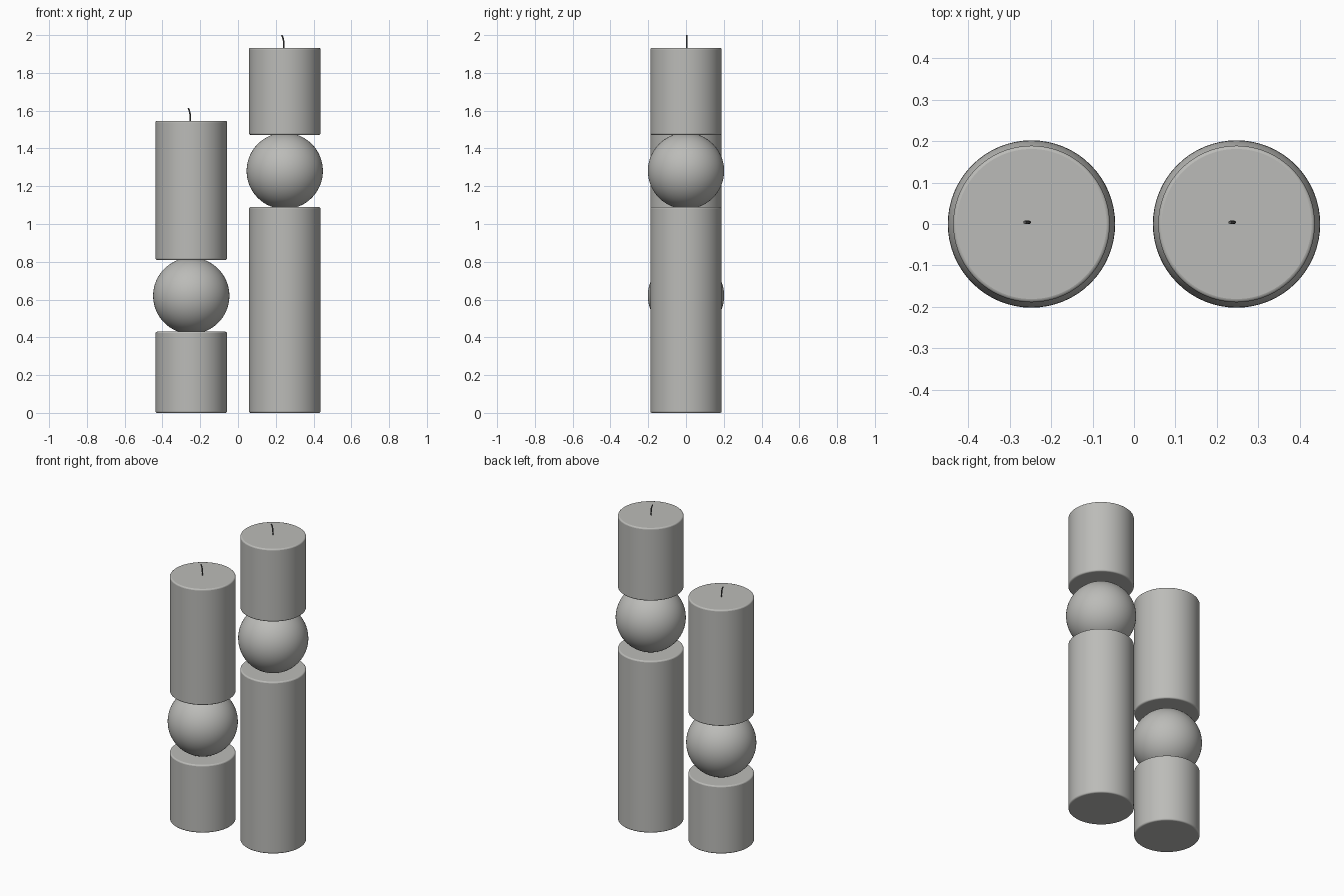
import bpy, math

if "Cube" in bpy.data.objects:
    bpy.data.objects.remove(bpy.data.objects["Cube"])

def material(name, rgb):
    m = bpy.data.materials.new(name)
    m.diffuse_color = (*rgb, 1)
    m.use_nodes = True
    m.node_tree.nodes["Principled BSDF"].inputs["Base Color"].default_value = m.diffuse_color
    return m

WAX = material("grey wax", (0.5, 0.5, 0.48))
WICK = material("dark wick", (0.1, 0.1, 0.1))

def finish(name, mat):
    ob = bpy.context.object
    ob.name = name
    ob.data.materials.append(mat)
    return ob

# Cylinder with small rounded rims
def pillar(name, x, z0, z1, r=0.189):
    bpy.ops.mesh.primitive_cylinder_add(vertices=96, radius=r, depth=z1 - z0,
                                        location=(x, 0, (z0 + z1) / 2))
    ob = finish(name, WAX)
    b = ob.modifiers.new("rim", 'BEVEL')
    b.width = 0.008
    b.segments = 3
    b.limit_method = 'ANGLE'
    b.angle_limit = math.radians(40)
    bpy.ops.object.shade_smooth_by_angle(angle=math.radians(35))

def ball(name, x, z, r=0.202):
    bpy.ops.mesh.primitive_uv_sphere_add(segments=64, ring_count=32, radius=r, location=(x, 0, z))
    finish(name, WAX)
    bpy.ops.object.shade_smooth()

# Thin wick leaning to the left
def wick(name, x, z):
    cu = bpy.data.curves.new(name, 'CURVE')
    cu.dimensions = '3D'
    cu.bevel_depth = 0.004
    cu.bevel_resolution = 2
    cu.use_fill_caps = True
    pts = [(-0.005, -0.01), (-0.005, 0.02), (-0.007, 0.042), (-0.011, 0.056), (-0.016, 0.067)]
    sp = cu.splines.new('POLY')
    sp.points.add(len(pts) - 1)
    for p, (dx, dz) in zip(sp.points, pts):
        p.co = (x + dx, 0.004, z + dz, 1)
    sp.use_smooth = True
    cu.materials.append(WICK)
    bpy.context.collection.objects.link(bpy.data.objects.new(name, cu))

# side, x, top of lower pillar, ball centre, bottom and top of upper pillar
for side, x, low, mid, z0, z1 in (("short", -0.2475, 0.43, 0.62, 0.81, 1.546),
                                  ("tall", 0.2475, 1.09, 1.281, 1.472, 1.933)):
    pillar(side + "_lower_pillar", x, 0, low)
    ball(side + "_ball", x, mid)
    pillar(side + "_upper_pillar", x, z0, z1)
    wick(side + "_wick", x, z1)
